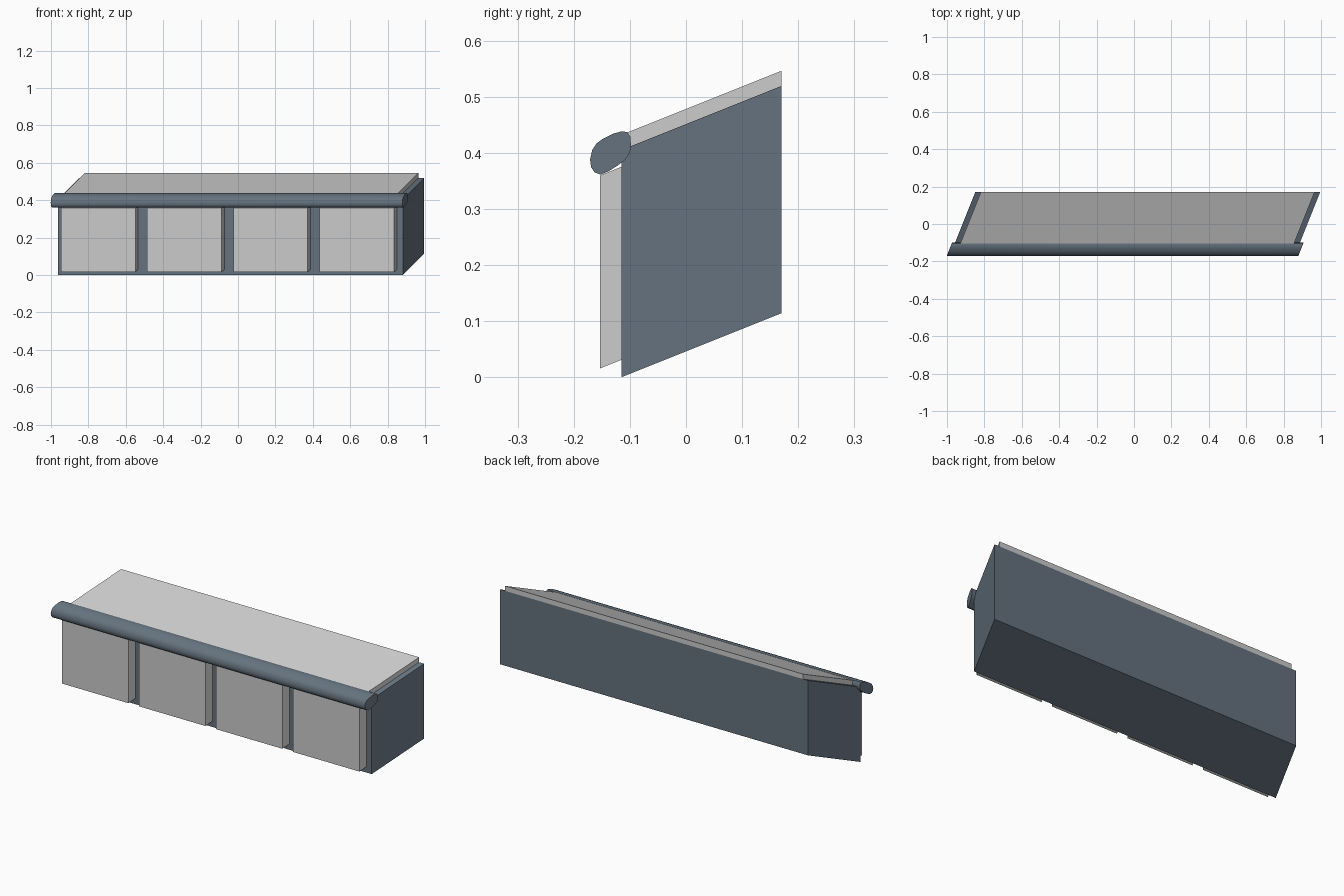
import bpy, bmesh, math

if "Cube" in bpy.data.objects:
    bpy.data.objects.remove(bpy.data.objects["Cube"])

SHEAR = 0.4            # depth leans sideways and upward by this amount
FRONT, BACK = -0.115, 0.17
X0, PITCH, COUNT, HEIGHT = -0.963, 0.461, 4, 0.405
INSET = 0.032


def material(name, rgb):
    m = bpy.data.materials.new(name)
    m.diffuse_color = (*rgb, 1)
    m.use_nodes = True
    m.node_tree.nodes["Principled BSDF"].inputs["Base Color"].default_value = m.diffuse_color
    return m


slate = material("slate", (0.13, 0.17, 0.21))
pale = material("pale_grey", (0.6, 0.62, 0.63))


def finish(name, bm, mat):
    bmesh.ops.recalc_face_normals(bm, faces=bm.faces)
    me = bpy.data.meshes.new(name)
    bm.to_mesh(me)
    bm.free()
    me.materials.append(mat)
    ob = bpy.data.objects.new(name, me)
    bpy.context.collection.objects.link(ob)
    return ob


def slanted_box(name, xs, ys, zs, mat):
    """Box given by upright ranges, then leaned along its depth."""
    bm = bmesh.new()
    bmesh.ops.create_cube(bm, size=1)
    for v in bm.verts:
        x, y, z = (r[0] if c < 0 else r[1] for c, r in zip(v.co, (xs, ys, zs)))
        lean = SHEAR * (y - FRONT)
        v.co = (x + lean, y, z + lean)
    return finish(name, bm, mat)


# four cabinets, each with a protruding drawer box
for i in range(COUNT):
    a = X0 + i * PITCH
    b = a + PITCH
    slanted_box(f"cabinet_{i + 1}", (a, b), (FRONT, BACK), (0, HEIGHT), slate)
    slanted_box(f"drawer_{i + 1}", (a + INSET, b - INSET), (-0.153, BACK - 0.001),
                (0.031, HEIGHT - 0.03), pale)

# countertop slab
x1 = X0 + COUNT * PITCH
slanted_box("countertop", (X0 + 0.03, x1 - 0.03), (FRONT, BACK),
            (HEIGHT, HEIGHT + 0.027), pale)

# rounded front rail, extruded along the row
profile = [(-0.152, 0.361), (-0.163, 0.365), (-0.169, 0.374), (-0.171, 0.388),
           (-0.167, 0.405), (-0.160, 0.416), (-0.148, 0.425), (-0.130, 0.434),
           (-0.115, 0.438), (-0.105, 0.437), (-0.099, 0.428), (-0.098, 0.408),
           (-0.102, 0.396), (-0.110, 0.386), (-0.122, 0.377), (-0.138, 0.367)]
bm = bmesh.new()
ends = [[bm.verts.new((x + SHEAR * (y - FRONT), y, z)) for y, z in profile]
        for x in (X0 - 0.016, x1 + 0.02)]
bm.faces.new(ends[0])
bm.faces.new(ends[1][::-1])
n = len(profile)
for i in range(n):
    j = (i + 1) % n
    bm.faces.new((ends[0][i], ends[0][j], ends[1][j], ends[1][i]))
rail = finish("front_rail", bm, slate)
bpy.context.view_layer.objects.active = rail
rail.select_set(True)
bpy.ops.object.shade_smooth_by_angle(angle=math.radians(40))
